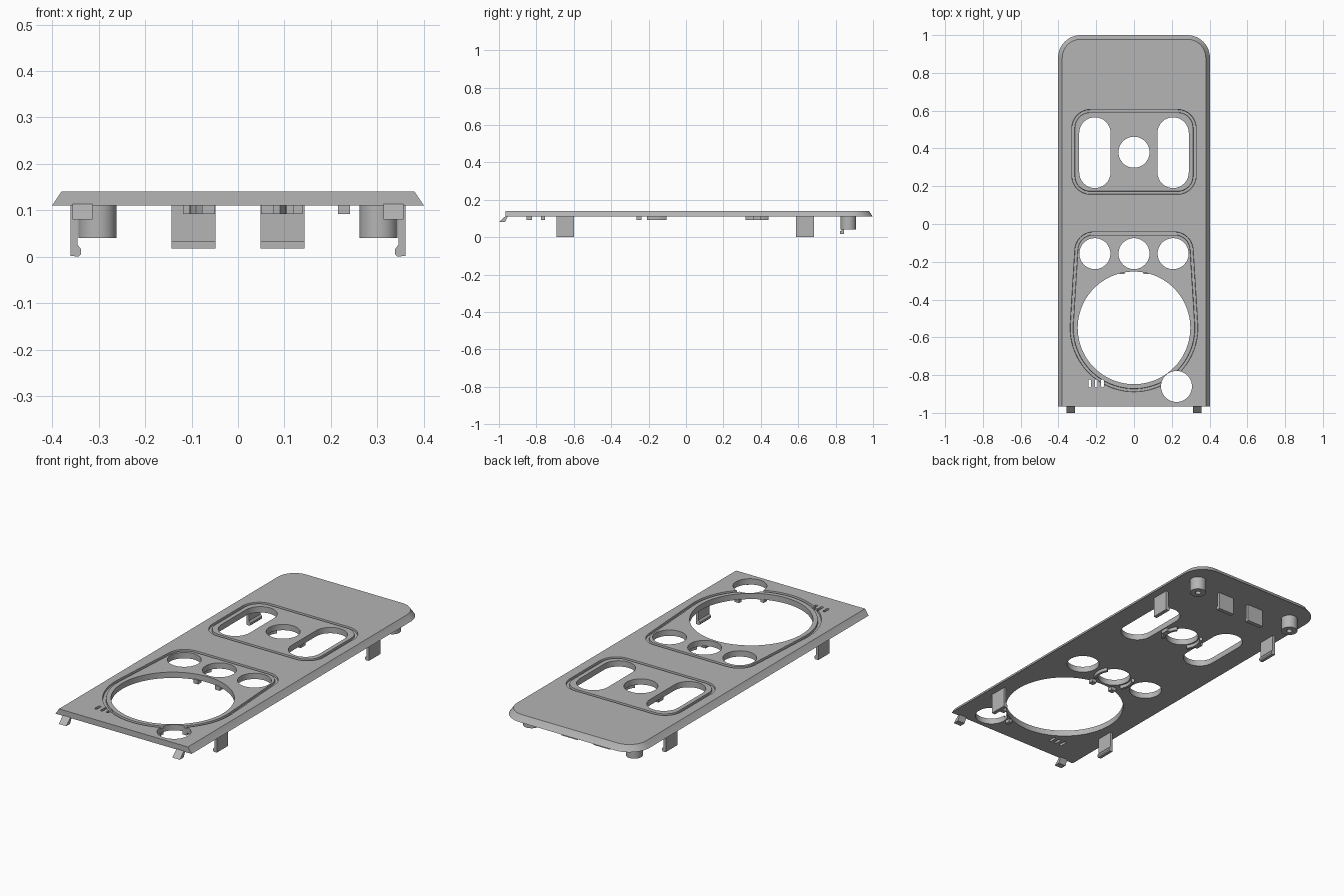
import bpy, bmesh
from math import sin, cos, pi, radians

cube = bpy.data.objects.get("Cube")
if cube:
    bpy.data.objects.remove(cube, do_unlink=True)

grey = bpy.data.materials.new("mid_grey")
grey.use_nodes = True
colour = (0.46, 0.46, 0.46, 1)
grey.diffuse_color = colour
grey.node_tree.nodes["Principled BSDF"].inputs["Base Color"].default_value = colour

BASE, TOP = 0.11, 0.141
SINK = BASE + 0.004  # parts below reach slightly into the panel


def arc(cx, cy, r, a0, a1, n=12):
    return [(cx + r * cos(radians(a0 + (a1 - a0) * i / n)),
             cy + r * sin(radians(a0 + (a1 - a0) * i / n))) for i in range(n + 1)]


def circle(cx, cy, r, n=64):
    return arc(cx, cy, r, 0, 360, n)[:-1]


def slot(cx, y0, y1, r, n=16):
    return arc(cx, y1 - r, r, 0, 180, n) + arc(cx, y0 + r, r, 180, 360, n)


def rounded_rect(hx, y0, y1, r):
    return (arc(hx - r, y1 - r, r, 0, 90) + arc(r - hx, y1 - r, r, 90, 180)
            + arc(r - hx, y0 + r, r, 180, 270) + arc(hx - r, y0 + r, r, 270, 360))


def finish(name, bm):
    bmesh.ops.recalc_face_normals(bm, faces=bm.faces)
    mesh = bpy.data.meshes.new(name)
    bm.to_mesh(mesh)
    bm.free()
    mesh.materials.append(grey)
    ob = bpy.data.objects.new(name, mesh)
    bpy.context.collection.objects.link(ob)
    return ob


def loft(name, loops, closed=False):
    """Skin a list of equal-length 3D loops; cap the ends or close into a ring."""
    bm = bmesh.new()
    rings = [[bm.verts.new(p) for p in loop] for loop in loops]
    pairs = list(zip(rings, rings[1:])) + ([(rings[-1], rings[0])] if closed else [])
    for a, b in pairs:
        for i in range(len(a)):
            j = (i + 1) % len(a)
            bm.faces.new((a[i], a[j], b[j], b[i]))
    if not closed:
        bm.faces.new(rings[0])
        bm.faces.new(rings[-1])
    return finish(name, bm)


def at(points, z):
    return [(x, y, z) for x, y in points]


def prism(name, points, z0, z1):
    return loft(name, [at(points, z0), at(points, z1)])


def box(name, x0, x1, y0, y1, z0, z1=SINK):
    return prism(name, [(x0, y0), (x1, y0), (x1, y1), (x0, y1)], z0, z1)


def arc_wall(name, cx, cy, r0, r1, a0, a1):
    return prism(name, arc(cx, cy, r1, a0, a1) + arc(cx, cy, r0, a1, a0), 0.092, SINK)


def smooth(ob):
    bpy.ops.object.select_all(action='DESELECT')
    ob.select_set(True)
    bpy.context.view_layer.objects.active = ob
    bpy.ops.object.shade_smooth_by_angle(angle=radians(30))


def cut(target, cutter):
    cutter.hide_render = True
    mod = target.modifiers.new("cut", 'BOOLEAN')
    mod.operation, mod.solver, mod.object = 'DIFFERENCE', 'EXACT', cutter
    bpy.context.view_layer.objects.active = target
    bpy.ops.object.modifier_apply(modifier=mod.name)
    bpy.data.objects.remove(cutter, do_unlink=True)


# Panel with sloped sides and back, rounded back corners, straight front
def outline(d):
    r, hx = 0.12 - d, 0.402 - d
    return ([(-hx, -0.965), (hx, -0.965)] + arc(hx - r, 0.88, r, 0, 90)
            + arc(r - hx, 0.88, r, 90, 180))


panel = loft("panel", [at(outline(0), BASE), at(outline(0.004), BASE + 0.004),
                       at(outline(0.022), TOP)])


# Decorative grooves around the two groups of openings
def upper_frame(d):
    return rounded_rect(0.331 - d, 0.155 + d, 0.608 - d, 0.1 - d)


def lower_frame(d):
    r = 0.1 - d
    return (arc(0.215, -0.14, r, 3, 90) + arc(-0.215, -0.14, r, 90, 177)
            + arc(0, -0.55, 0.34 - d, 177, 363, 48))


for frame in (upper_frame, lower_frame):
    floor = TOP - 0.01
    cut(panel, loft("groove_cutter", [at(frame(0), TOP + 0.01), at(frame(0.003), floor),
                                      at(frame(0.017), floor), at(frame(0.02), TOP + 0.01)], True))

# Openings
openings = [circle(0, -0.55, 0.298, 96), circle(0, 0.38, 0.082), circle(0.225, -0.86, 0.082)]
openings += [circle(x, -0.157, 0.082) for x in (-0.207, 0, 0.207)]
openings += [slot(x, 0.19, 0.565, 0.083) for x in (-0.207, 0.207)]
openings += [slot(x, -0.866, -0.822, 0.007, 6) for x in (-0.235, -0.2, -0.167)]
for shape in openings:
    cut(panel, prism("opening_cutter", shape, 0, 0.3))
smooth(panel)

for side, s in (("left", 1), ("right", -1)):
    # Side clips with inward hooks
    hook = [(0.361, 0.002), (0.361, SINK), (0.346, SINK), (0.346, 0.026),
            (0.338, 0.016), (0.338, 0.006), (0.343, 0)]
    for end, y0, y1 in (("front", -0.692, -0.6), ("back", 0.588, 0.685)):
        loft(f"{side}_{end}_clip", [[(s * x, y, z) for x, z in hook] for y in (y0, y1)])

    # Slanted locating tabs at the front edge
    tab = [(-1, 0.08), (-0.968, 0.08), (-0.952, SINK), (-0.964, SINK)]
    loft(f"{side}_front_tab", [[(s * x, y, z) for y, z in tab] for x in (0.313, 0.357)])

    # Hollow screw bosses
    c = (s * 0.303, 0.868)
    outer, inner = circle(*c, 0.041, 40), circle(*c, 0.014, 40)
    smooth(loft(f"{side}_screw_boss", [at(outer, SINK), at(outer, 0.04),
                                       at(inner, 0.04), at(inner, SINK)], True))

    # Rear latch plates with a small lip
    x0, x1 = sorted((s * 0.048, s * 0.143))
    box(f"{side}_latch_plate", x0, x1, 0.831, 0.846, 0.018)
    box(f"{side}_latch_lip", x0, x1, 0.824, 0.832, 0.018, 0.034)

    # Light guide ribs beside the central openings
    mid = 0 if s > 0 else 180
    for group, y, span in (("upper", 0.38, 36), ("lower", -0.157, 30)):
        arc_wall(f"{side}_{group}_rib", 0, y, 0.09, 0.104, mid - span, mid + span)
    x0, x1 = sorted((s * 0.1, s * 0.118))
    box(f"{side}_rib_stem", x0, x1, 0.36, 0.4, 0.092)
    x0, x1 = sorted((s * 0.05, s * 0.078))
    box(f"{side}_stop_peg", x0, x1, -0.265, -0.237, 0.092)

# Pegs around the corner opening
box("corner_peg_back", 0.215, 0.241, -0.775, -0.754, 0.092)
box("corner_peg_side", 0.118, 0.139, -0.852, -0.824, 0.092)
